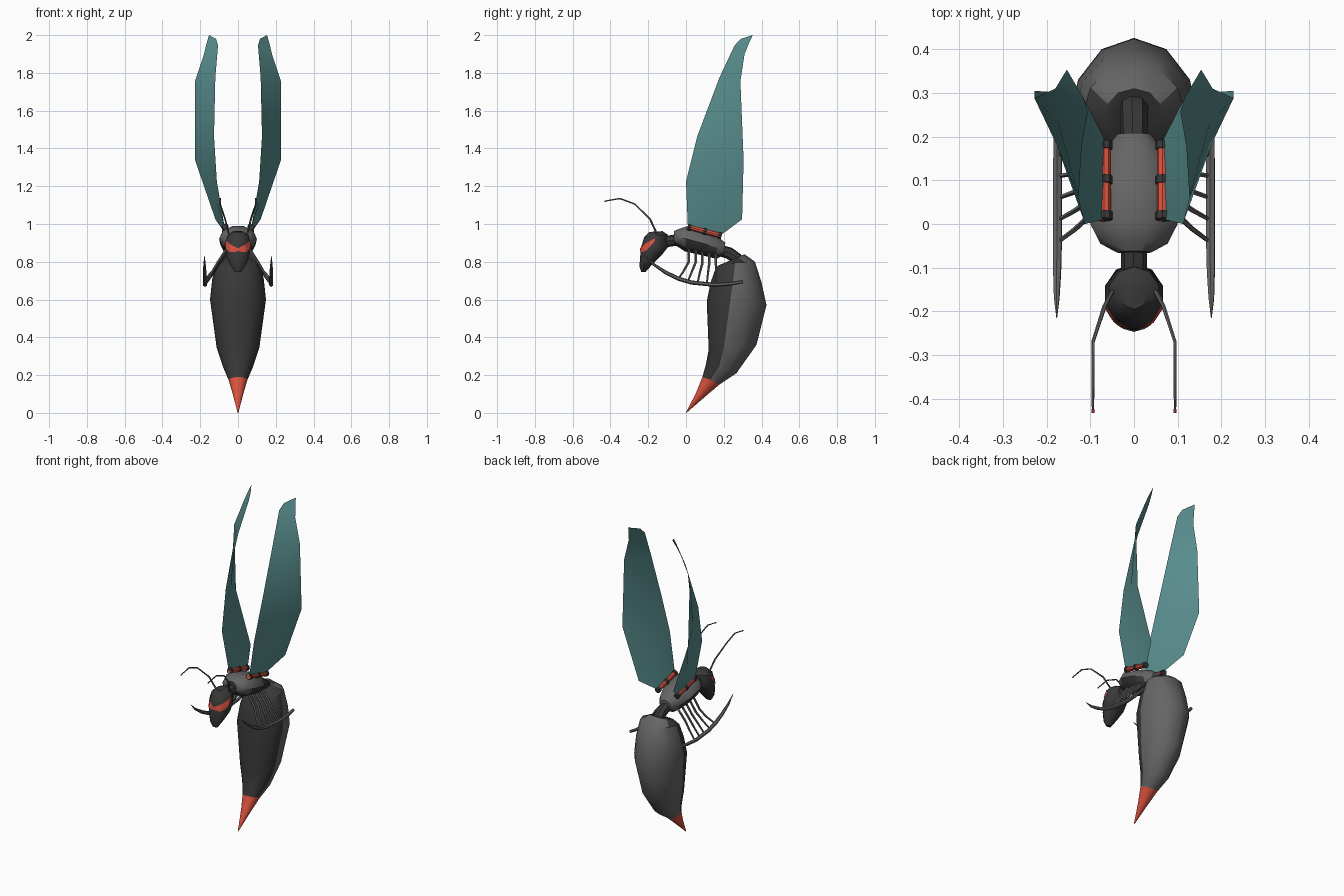
import bpy, bmesh, math
from mathutils import Vector
from mathutils.bvhtree import BVHTree

if "Cube" in bpy.data.objects:
    bpy.data.objects.remove(bpy.data.objects["Cube"])


def material(name, rgb):
    m = bpy.data.materials.new(name)
    m.diffuse_color = (*rgb, 1)
    m.use_nodes = True
    m.node_tree.nodes["Principled BSDF"].inputs["Base Color"].default_value = m.diffuse_color
    return m


GREY = material("grey shell", (0.13, 0.13, 0.13))
DARK = material("dark shell", (0.04, 0.04, 0.04))
RED = material("red", (0.70, 0.085, 0.05))
TEAL = material("teal wing", (0.10, 0.27, 0.27))


def finish(name, bm, mats, rule=None, angle=40, normals=True):
    if normals:
        bmesh.ops.recalc_face_normals(bm, faces=bm.faces)
    for f in bm.faces:
        f.material_index = rule(f) if rule else 0
    me = bpy.data.meshes.new(name)
    bm.to_mesh(me)
    bm.free()
    for m in mats:
        me.materials.append(m)
    ob = bpy.data.objects.new(name, me)
    bpy.context.collection.objects.link(ob)
    bpy.ops.object.select_all(action='DESELECT')
    ob.select_set(True)
    bpy.context.view_layer.objects.active = ob
    bpy.ops.object.shade_smooth_by_angle(angle=math.radians(angle))
    return ob


def loft(name, rings, mats, rule=None, angle=40):
    """Skin a list of closed rings and cap both ends."""
    bm = bmesh.new()
    vs = [[bm.verts.new(p) for p in r] for r in rings]
    n = len(vs[0])
    for a, b in zip(vs, vs[1:]):
        for i in range(n):
            j = (i + 1) % n
            bm.faces.new((a[i], a[j], b[j], b[i]))
    bm.faces.new(vs[0])
    bm.faces.new(vs[-1])
    return finish(name, bm, mats, rule, angle)


def tube(name, pts, radii, mat, sides=6):
    """Sweep a round section, square to the path, along points."""
    pts = [Vector(p) for p in pts]
    rings = []
    for i, p in enumerate(pts):
        t = (pts[min(i + 1, len(pts) - 1)] - pts[max(i - 1, 0)]).normalized()
        u = t.cross(Vector((1, 0.13, 0.07))).normalized()
        v = t.cross(u)
        rings.append([p + radii[i] * (u * math.cos(a) + v * math.sin(a))
                      for a in [2 * math.pi * k / sides for k in range(sides)]])
    return loft(name, rings, [mat])


def split_ring(front, side, back, w, n=12):
    """Section through front, widest and back points given as (y, z)."""
    ring = []
    for k in range(n):
        a = 2 * math.pi * k / n
        c = math.cos(a)
        end = front if c > 0 else back
        y, z = (s + (e - s) * abs(c) for s, e in zip(side, end))
        ring.append((w * math.sin(a), y, z))
    return ring


# abdomen: dark belly, grey back
abdomen = [
    ((.17, .78), (.24, .81), (.31, .84), .07),
    ((.155, .76), (.26, .795), (.365, .80), .115),
    ((.13, .69), (.25, .705), (.40, .69), .137),
    ((.11, .59), (.235, .60), (.426, .57), .148),
    ((.12, .335), (.20, .345), (.373, .36), .113),
    ((.105, .255), (.175, .245), (.267, .21), .08),
    ((.087, .19), (.13, .175), (.177, .15), .05)]
side_line = [(s[0], s[1]) for _, s, _, _ in abdomen]


def belly(f):
    c = f.calc_center_median()
    if f.normal.z > .75 and c.y < .28:
        return 1
    for (y0, z0), (y1, z1) in zip(side_line, side_line[1:]):
        if z1 <= c.z <= z0:
            return int(c.y < y0 + (y1 - y0) * (c.z - z0) / (z1 - z0))
    return int(c.y < .2)


loft("abdomen", [split_ring(*s) for s in abdomen], [GREY, DARK], belly)

# sting
loft("sting", [split_ring((.087, .19), (.13, .175), (.177, .15), .05),
               split_ring((.055, .11), (.075, .1), (.1, .085), .028),
               split_ring((.0, .002), (.001, .001), (.002, 0), .002)], [RED])

# thorax: (y, z, half width, half height)
thorax = []
for y, z, w, h in [(-.065, .935, .04, .03), (-.045, .928, .077, .047), (0, .922, .1, .07),
                   (.1, .895, .095, .066), (.165, .873, .07, .06), (.205, .868, .04, .035)]:
    thorax.append([(w * math.cos(a), y + .1 * h * math.sin(a), z + h * math.sin(a))
                   for a in [2 * math.pi * k / 10 for k in range(10)]])
loft("thorax", thorax, [GREY, DARK], lambda f: int(f.normal.z < -.35 or f.normal.y < -.9))

# neck and waist
tube("neck", [(0, -.12, .905), (0, -.05, .915)], [.03, .03], DARK, 8)
tube("waist", [(0, .18, .86), (0, .23, .845), (0, .265, .82), (0, .275, .78)],
     [.03, .032, .033, .03], DARK, 8)

# head: (front y, back y, front z, back z, half width)
head_rings = []
for yf, yb, zf, zb, w in [(-.195, -.125, .958, .962, .03), (-.222, -.098, .93, .945, .06),
                          (-.24, -.09, .87, .885, .07), (-.243, -.125, .82, .84, .064),
                          (-.247, -.175, .775, .79, .042), (-.237, -.215, .745, .745, .018)]:
    mid = ((yf + yb) / 2, (zf + zb) / 2)
    head_rings.append(split_ring((yf, zf), mid, (yb, zb), w, 10))
head = loft("head", head_rings, [DARK])

# eye band: thin plate wrapped on the head, dipping in the middle
tree = BVHTree.FromPolygons([v.co for v in head.data.vertices],
                            [p.vertices[:] for p in head.data.polygons])
bm = bmesh.new()
cols = []
for k in range(-10, 11):
    a = math.radians(9 * k)
    t = abs(k) / 10
    d = Vector((math.sin(a), -math.cos(a), 0))
    low = .857 + .055 * t * t - .014 * math.sin(math.pi * t)
    high = .872 + .052 * t
    col = []
    for z in (low, (low + high) / 2, high):
        hit = tree.ray_cast(Vector((0, -.165, z)) + d * .5, -d)[0]
        col.append(bm.verts.new(hit + d * .003))
    cols.append(col)
for a, b in zip(cols, cols[1:]):
    for i in range(2):
        bm.faces.new((a[i], b[i], b[i + 1], a[i + 1]))
finish("eye_band", bm, [RED], normals=False)

# wing edges from root to tip as (x, y, z) on the right side
lead = [(.07, .01, .98), (.112, 0, 1.225), (.127, .06, 1.465), (.12, .177, 1.775),
        (.106, .257, 1.945), (.116, .29, 1.98), (.153, .352, 2.0)]
trail = [(.065, .19, .945), (.12, .297, 1.025), (.228, .305, 1.34), (.228, .288, 1.755),
         (.18, .31, 1.9), (.168, .33, 1.95), (.154, .353, 1.999)]

for s, side in ((1, "right"), (-1, "left")):
    # wing
    bm = bmesh.new()
    rows = []
    for a, b in zip(lead, trail):
        rows.append([bm.verts.new((s * (a[0] + (b[0] - a[0]) * t),
                                   a[1] + (b[1] - a[1]) * t,
                                   a[2] + (b[2] - a[2]) * t)) for t in (0, .5, 1)])
    for a, b in zip(rows, rows[1:]):
        for i in range(2):
            bm.faces.new((a[i], a[i + 1], b[i + 1], b[i]))
    finish(side + "_wing", bm, [TEAL])

    # wing hinge: red rod held by dark knuckles
    def on_rod(t):
        return (s * .067, .01 + .175 * t, .985 - .047 * t)
    tube(side + "_hinge_rod", [on_rod(0), on_rod(1)], [.014] * 2, RED, 8)
    for k, t in enumerate((0, .47, .92)):
        tube(f"{side}_hinge_knuckle_{k}", [on_rod(t), on_rod(t + .1)], [.018] * 2, DARK, 8)

    # antenna with a red tip
    tube(side + "_antenna",
         [(s * .05, -.155, .95), (s * .068, -.19, 1.025), (s * .094, -.27, 1.105),
          (s * .094, -.35, 1.135), (s * .094, -.425, 1.122)],
         [.005, .005, .004, .004, .003], GREY)
    tube(side + "_antenna_tip", [(s * .094, -.424, 1.122), (s * .094, -.432, 1.12)],
         [.004, .004], RED)

    # curved side blade
    tube(side + "_blade",
         [(s * .177, -.215, .83), (s * .177, -.17, .785), (s * .176, -.11, .745),
          (s * .175, -.04, .71), (s * .175, .03, .69), (s * .175, .15, .678),
          (s * .175, .24, .684), (s * .175, .30, .695)],
         [.001, .007, .010, .011, .011, .011, .010, .009], GREY)

    # legs joining the thorax to the blade
    for k in range(5):
        top = .015 + .036 * k
        foot = -.04 + .05 * k
        zf = .71 - .03 * min(1, k / 2)
        tube(f"{side}_leg_{k}",
             [(s * .06, top, .87 - .008 * k), (s * .105, top, .80 - .004 * k),
              (s * .135, (top + foot) / 2, .75 - .004 * k), (s * .172, foot, zf)],
             [.007, .007, .006, .005], GREY, 5)
